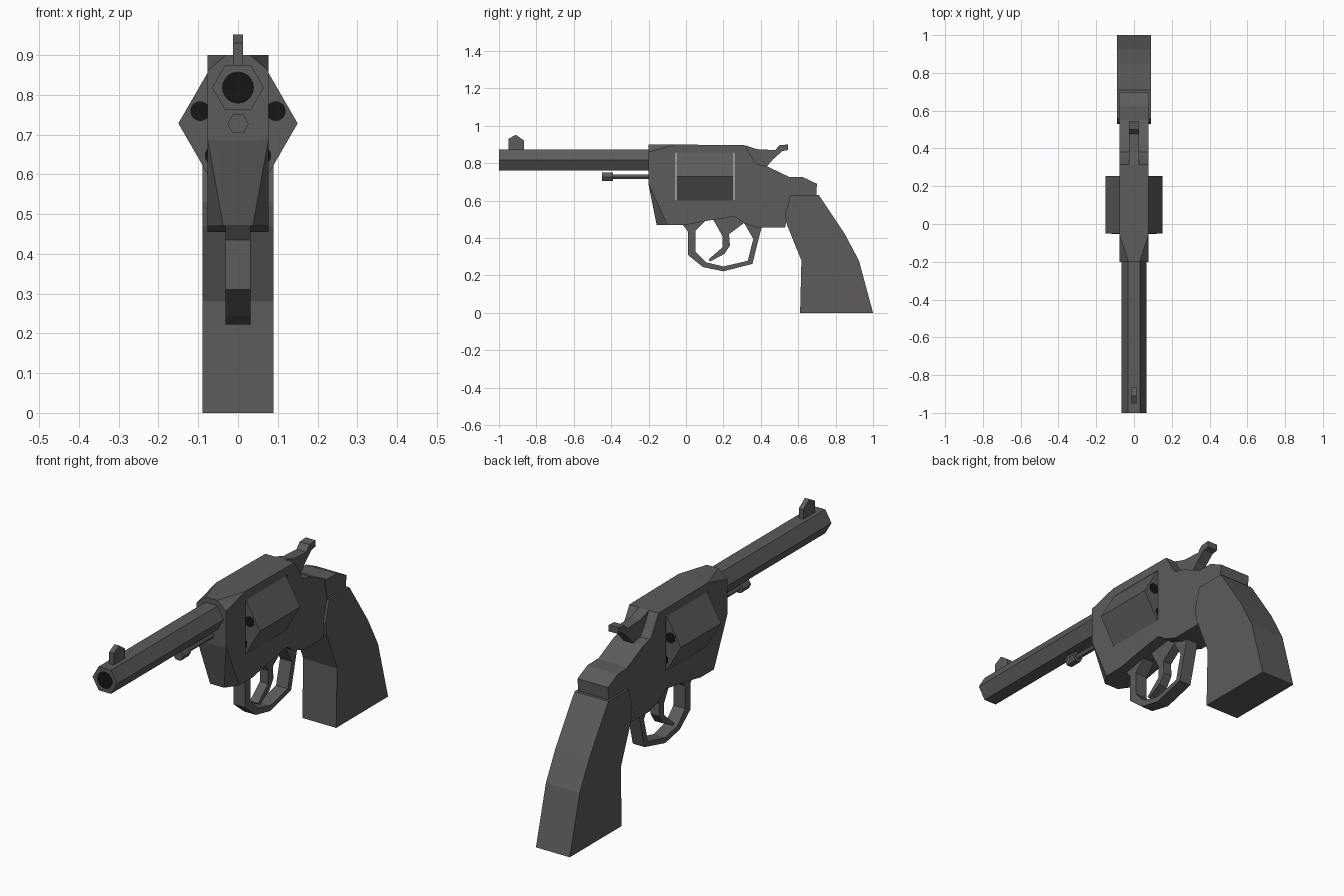
import bpy, bmesh, math


def material(name, rgb):
    m = bpy.data.materials.new(name)
    m.diffuse_color = (*rgb, 1)
    return m


STEEL = material("dark_grey_steel", (0.11, 0.106, 0.103))
BLACK = material("bore_black", (0.008, 0.008, 0.008))


def finish(bm, name, mat):
    bmesh.ops.recalc_face_normals(bm, faces=bm.faces)
    me = bpy.data.meshes.new(name)
    bm.to_mesh(me)
    bm.free()
    me.materials.append(mat)
    ob = bpy.data.objects.new(name, me)
    bpy.context.collection.objects.link(ob)
    return ob


def plate(name, profile, half, mat=STEEL):
    """Side profile of (y, z) points extruded across x."""
    bm = bmesh.new()
    f = bm.faces.new([bm.verts.new((-half, y, z)) for y, z in profile])
    ext = bmesh.ops.extrude_face_region(bm, geom=[f])
    verts = [v for v in ext["geom"] if isinstance(v, bmesh.types.BMVert)]
    bmesh.ops.translate(bm, verts=verts, vec=(2 * half, 0, 0))
    return finish(bm, name, mat)


def rod(name, x, z, r, y0, y1, sides=6, mat=STEEL):
    """Regular prism running along y, with corners on the x axis."""
    bm = bmesh.new()
    ring = [(x + r * math.cos(a), z + r * math.sin(a))
            for a in (2 * math.pi * i / sides for i in range(sides))]
    a = [bm.verts.new((px, y0, pz)) for px, pz in ring]
    b = [bm.verts.new((px, y1, pz)) for px, pz in ring]
    bm.faces.new(a)
    bm.faces.new(b)
    for i in range(sides):
        j = (i + 1) % sides
        bm.faces.new((a[i], a[j], b[j], b[i]))
    return finish(bm, name, mat)


def hull(name, half_points):
    """Convex solid from points mirrored across x."""
    bm = bmesh.new()
    for x, y, z in half_points:
        bm.verts.new((x, y, z))
        bm.verts.new((-x, y, z))
    bmesh.ops.convex_hull(bm, input=bm.verts)
    bmesh.ops.dissolve_limit(bm, angle_limit=0.02, verts=bm.verts, edges=bm.edges)
    return finish(bm, name, STEEL)


# Barrel, bore and sight
rod("barrel", 0, 0.818, 0.065, -1.0, -0.18)
rod("bore", 0, 0.818, 0.04, -1.001, -0.995, 24, BLACK)
plate("front_sight", [(-0.95, 0.87), (-0.95, 0.93), (-0.91, 0.952),
                      (-0.865, 0.92), (-0.865, 0.87)], 0.012)

# Rod under the barrel
rod("ejector_rod", 0, 0.727, 0.014, -0.40, -0.18)
rod("ejector_tip", 0, 0.727, 0.027, -0.45, -0.39)

# Cylinder with five chambers showing at both ends
rod("cylinder", 0, 0.728, 0.15, -0.05, 0.253)
for i in range(5):
    a = math.radians(90 + 72 * i)
    rod(f"chamber_{i + 1}", 0.1 * math.cos(a), 0.728 + 0.1 * math.sin(a),
        0.025, -0.052, 0.255, 16, BLACK)

# Frame: chamfered nose, then a body with the cylinder window
hull("frame_nose", [(0.03, -0.2, 0.9), (0.077, -0.2, 0.86), (0.077, -0.2, 0.69),
                    (0.05, -0.2, 0.685), (0.037, -0.18, 0.6), (0.037, -0.157, 0.47),
                    (0.077, -0.15, 0.6), (0.077, -0.10, 0.47),
                    (0.077, -0.055, 0.9), (0.077, -0.055, 0.47)])
plate("frame_body", [(-0.055, 0.9), (0.315, 0.896), (0.36, 0.82), (0.38, 0.795),
                     (0.43, 0.785), (0.545, 0.73), (0.62, 0.68), (0.62, 0.58),
                     (0.545, 0.53), (0.53, 0.455), (0.38, 0.455), (0.31, 0.48),
                     (0.26, 0.515), (0.10, 0.49), (0.0, 0.47), (-0.055, 0.47),
                     (-0.055, 0.6), (0.26, 0.6), (0.26, 0.857), (-0.055, 0.857)], 0.077)

# Hammer
plate("hammer", [(0.29, 0.885), (0.315, 0.896), (0.38, 0.875), (0.476, 0.87),
                 (0.50, 0.896), (0.545, 0.90), (0.545, 0.87), (0.515, 0.865),
                 (0.465, 0.82), (0.43, 0.78), (0.35, 0.78)], 0.026)

# Grip and its cap
plate("grip_cap", [(0.54, 0.727), (0.626, 0.725), (0.70, 0.69),
                   (0.695, 0.60), (0.56, 0.60)], 0.08)
plate("grip", [(0.558, 0.63), (0.71, 0.63), (0.85, 0.42), (0.925, 0.278),
               (1.0, 0.0), (0.61, 0.0), (0.617, 0.28), (0.54, 0.47),
               (0.53, 0.53)], 0.089)

# Trigger guard band and trigger
outer = [(-0.02, 0.475), (0.01, 0.435), (0.01, 0.31), (0.09, 0.245),
         (0.20, 0.222), (0.355, 0.262), (0.405, 0.46)]
inner = [(0.107, 0.495), (0.05, 0.437), (0.05, 0.328), (0.107, 0.27),
         (0.20, 0.248), (0.33, 0.278), (0.36, 0.395), (0.305, 0.49)]
plate("trigger_guard", outer + inner[::-1], 0.031)
plate("trigger", [(0.145, 0.50), (0.195, 0.41), (0.195, 0.35), (0.12, 0.285),
                  (0.13, 0.275), (0.205, 0.315), (0.235, 0.36), (0.23, 0.42),
                  (0.31, 0.48), (0.26, 0.515)], 0.022)
